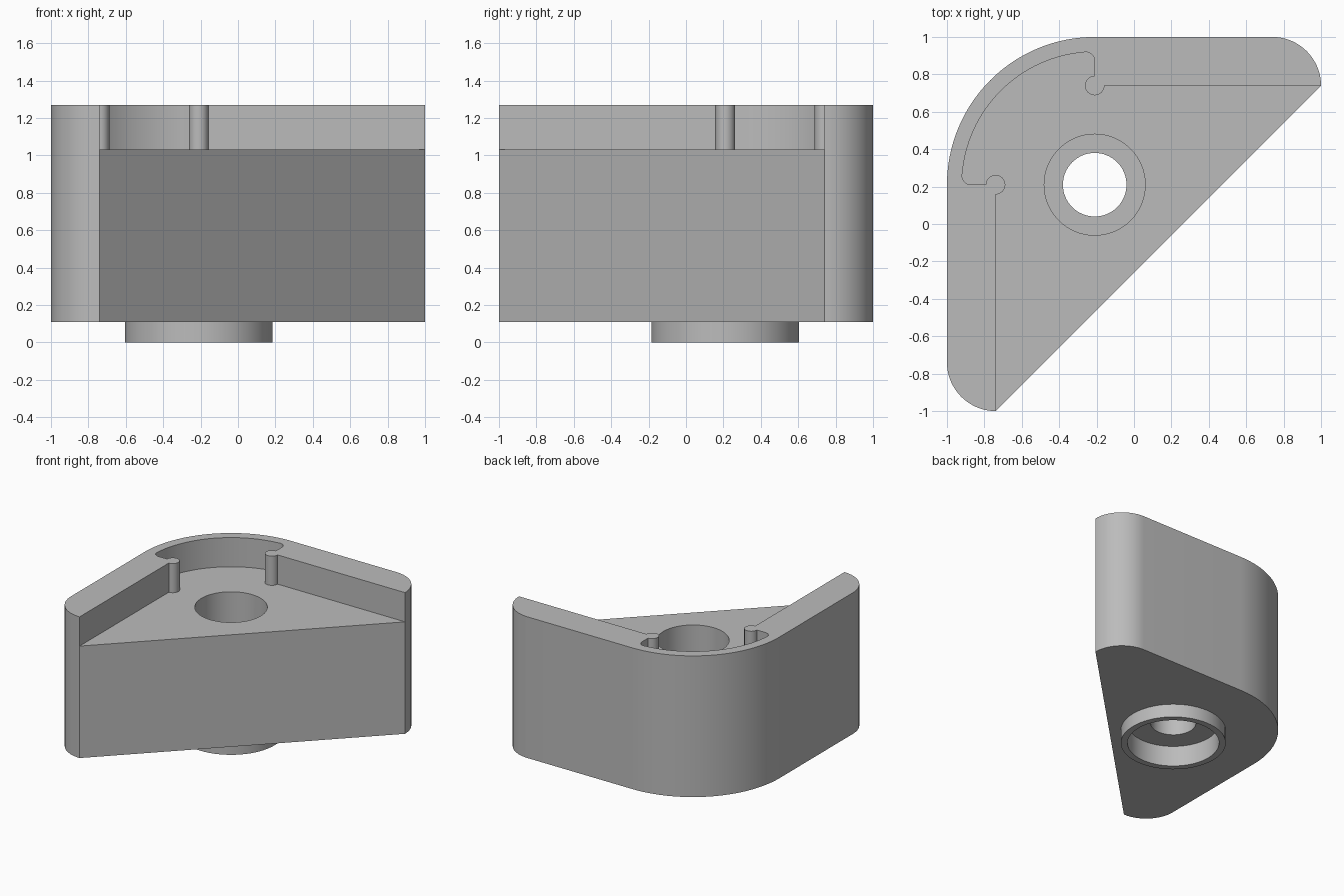
import bpy, bmesh
from math import pi, cos, sin, radians

if "Cube" in bpy.data.objects:
    bpy.data.objects.remove(bpy.data.objects["Cube"], do_unlink=True)

grey = bpy.data.materials.new("light grey plastic")
grey.use_nodes = True
colour = (0.5, 0.5, 0.5, 1)
grey.diffuse_color = colour
grey.node_tree.nodes["Principled BSDF"].inputs["Base Color"].default_value = colour

HUB = (-0.21, 0.21)      # axis of the screw hole and the rounded corner
WALL = 0.74              # inner face of the two straight walls
BASE, FLOOR, TOP = 0.11, 1.03, 1.27


def arc(cx, cy, r, start, end, steps):
    angles = [radians(start + (end - start) * i / steps) for i in range(steps + 1)]
    return [(cx + r * cos(a), cy + r * sin(a)) for a in angles]


def mirrored(half):
    """Complete a half outline by reflection in the diagonal y = -x."""
    return half + [(-y, -x) for x, y in reversed(half)]


def prism(name, outline, z0, z1):
    bm = bmesh.new()
    face = bm.faces.new([bm.verts.new((x, y, z0)) for x, y in outline])
    out = bmesh.ops.extrude_face_region(bm, geom=[face])
    verts = [v for v in out["geom"] if isinstance(v, bmesh.types.BMVert)]
    bmesh.ops.translate(bm, verts=verts, vec=(0, 0, z1 - z0))
    bmesh.ops.remove_doubles(bm, verts=bm.verts[:], dist=0.0001)
    bmesh.ops.recalc_face_normals(bm, faces=bm.faces[:])
    mesh = bpy.data.meshes.new(name)
    bm.to_mesh(mesh)
    bm.free()
    mesh.materials.append(grey)
    obj = bpy.data.objects.new(name, mesh)
    bpy.context.collection.objects.link(obj)
    return obj


def disc(name, r, z0, z1):
    return prism(name, arc(*HUB, r, 0, 354.375, 63), z0, z1)


def combine(target, tool, operation):
    tool.hide_render = True
    mod = target.modifiers.new(tool.name, 'BOOLEAN')
    mod.operation, mod.solver, mod.object = operation, 'EXACT', tool
    bpy.context.view_layer.objects.active = target
    bpy.ops.object.modifier_apply(modifier=mod.name)
    bpy.data.objects.remove(tool, do_unlink=True)


# Corner block with rounded tips and a large rounded back corner
outer = arc(WALL, WALL, 0.26, 0, 90, 16) + arc(*HUB, 0.79, 90, 135, 20)
body = prism("corner_block", mirrored(outer), BASE, TOP)

# Top pocket, leaving the perimeter wall and its two round beads
pocket = ([(1.4, WALL)]
          + arc(HUB[0], WALL, 0.052, 0, -270, 24)
          + arc(-0.26, 0.87, 0.05, 0, 90, 8)
          + arc(*HUB, 0.71, 95, 135, 20))
combine(body, prism("pocket_cutter", mirrored(pocket), FLOOR, 1.5), 'DIFFERENCE')

# Round boss underneath
combine(body, disc("boss", 0.395, 0, 0.14), 'UNION')

# Stepped screw hole: boss recess, through hole, head bore
for name, r, z0, z1 in (("recess_cutter", 0.345, -0.1, 0.17),
                        ("hole_cutter", 0.17, -0.2, 1.6),
                        ("bore_cutter", 0.27, 0.38, 1.4)):
    combine(body, disc(name, r, z0, z1), 'DIFFERENCE')

bpy.ops.object.select_all(action='DESELECT')
body.select_set(True)
bpy.context.view_layer.objects.active = body
bpy.ops.object.shade_smooth_by_angle(angle=radians(30))
